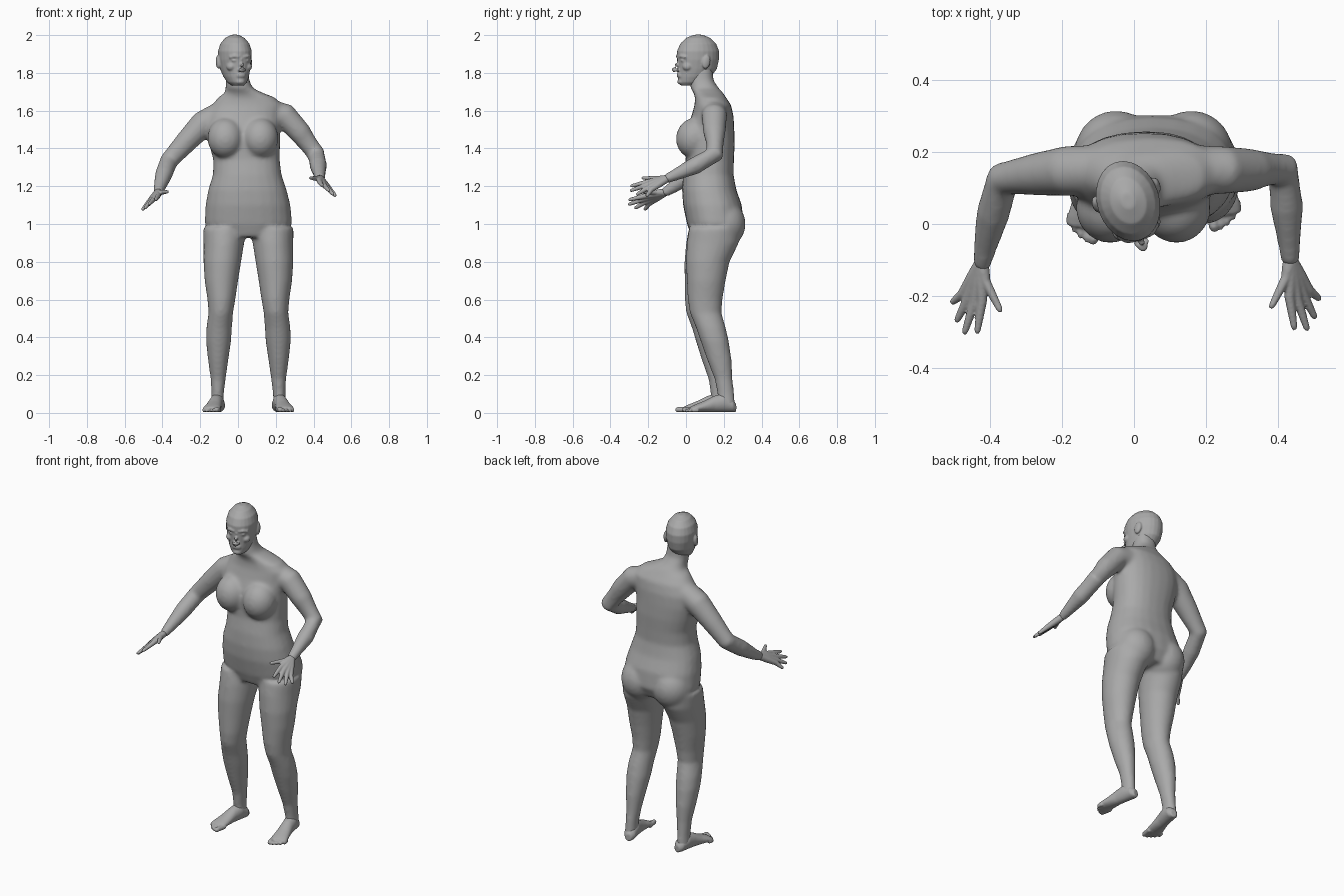
import bpy
import bmesh
from math import cos, sin, pi, copysign, radians
from mathutils import Vector, Matrix

if "Cube" in bpy.data.objects:
    bpy.data.objects.remove(bpy.data.objects["Cube"], do_unlink=True)

grey = bpy.data.materials.new("plain grey")
grey.use_nodes = True
grey.diffuse_color = (0.4, 0.4, 0.4, 1)
grey.node_tree.nodes["Principled BSDF"].inputs["Base Color"].default_value = grey.diffuse_color

UP = Vector((0, 0, 1))
MID = 0.055          # centre plane of the hips and legs


def loft(bm, rings, normal=None, square=1.0, sides=24):
    """Skin a closed tube over rings of (centre, half width, half depth)."""
    loops = []
    for i, (centre, rx, ry) in enumerate(rings):
        before, after = rings[max(i - 1, 0)][0], rings[min(i + 1, len(rings) - 1)][0]
        axis = normal or (after - before).normalized()
        ref = Vector((0, 1, 0)) if abs(axis.z) > 0.9 else UP
        side = ref.cross(axis).normalized()
        other = axis.cross(side)
        loop = []
        for k in range(sides):
            c, s = cos(2 * pi * k / sides), sin(2 * pi * k / sides)
            c, s = (copysign(abs(v) ** square, v) for v in (c, s))
            loop.append(bm.verts.new(centre + side * rx * c + other * ry * s))
        loops.append(loop)
    for low, high in zip(loops, loops[1:]):
        for k in range(sides):
            n = (k + 1) % sides
            bm.faces.new((low[k], low[n], high[n], high[k]))
    bm.faces.new(loops[0])
    bm.faces.new(loops[-1])


def tube(bm, points):
    """Round tube through points of (x, y, z, radius)."""
    loft(bm, [(Vector(p[:3]), p[3], p[3]) for p in points])


def blob(bm, centre, size, tilt=0):
    """Ellipsoid, tilted about x by some degrees."""
    matrix = (Matrix.Translation(centre) @ Matrix.Rotation(radians(tilt), 4, "X")
              @ Matrix.Diagonal((*size, 1)))
    bmesh.ops.create_uvsphere(bm, u_segments=24, v_segments=16, radius=1, matrix=matrix)


def finish(bm, name, voxel, smoothing):
    """Fuse the overlapping pieces into one smooth skin."""
    bmesh.ops.recalc_face_normals(bm, faces=bm.faces)
    mesh = bpy.data.meshes.new(name)
    bm.to_mesh(mesh)
    bm.free()
    obj = bpy.data.objects.new(name, mesh)
    bpy.context.collection.objects.link(obj)
    mesh.materials.append(grey)
    bpy.ops.object.select_all(action="DESELECT")
    bpy.context.view_layer.objects.active = obj
    obj.select_set(True)
    fuse = obj.modifiers.new("fuse", "REMESH")
    fuse.mode = "VOXEL"
    fuse.voxel_size = voxel
    soften = obj.modifiers.new("soften", "SMOOTH")
    soften.factor = 0.5
    soften.iterations = smoothing
    for modifier in ("fuse", "soften"):
        bpy.ops.object.modifier_apply(modifier=modifier)
    bpy.ops.object.shade_smooth()
    return obj


# Torso and neck: height, centre x, centre y, half width, half depth
TORSO = [
    (.93, .055, .15, .15, .12), (1, .055, .155, .232, .15),
    (1.1, .053, .14, .225, .156), (1.18, .05, .123, .208, .144),
    (1.26, .049, .118, .182, .134), (1.34, .045, .126, .176, .128),
    (1.42, .035, .128, .188, .13), (1.5, .025, .13, .198, .126),
    (1.57, .03, .14, .2, .112), (1.63, .05, .142, .188, .097),
    (1.67, .045, .13, .15, .082), (1.695, .03, .118, .1, .078),
    (1.72, .006, .098, .072, .075), (1.76, -.002, .083, .063, .063),
    (1.84, -.01, .08, .06, .058),
]
# Leg: height, centre x, centre y, half width, half depth
LEG = [
    (.98, -.07, .15, .115, .135), (.9, -.075, .138, .108, .138),
    (.8, -.083, .107, .1, .116), (.7, -.088, .095, .089, .103),
    (.6, -.088, .085, .074, .092), (.53, -.091, .085, .065, .084),
    (.45, -.1, .11, .068, .079), (.38, -.103, .127, .067, .075),
    (.28, -.105, .148, .054, .065), (.18, -.105, .166, .04, .048),
    (.1, -.108, .175, .033, .045), (.03, -.11, .178, .034, .046),
]
RIGHT_ARM = [
    (-.1, .15, 1.575, .07), (-.185, .148, 1.53, .07), (-.275, .138, 1.435, .059),
    (-.365, .125, 1.335, .049), (-.392, .03, 1.265, .047),
    (-.413, -.06, 1.2, .034), (-.425, -.12, 1.162, .025),
]
LEFT_ARM = [
    (.15, .15, 1.595, .07), (.25, .15, 1.572, .067), (.33, .15, 1.482, .059),
    (.413, .153, 1.37, .049), (.425, .05, 1.31, .047),
    (.431, -.04, 1.268, .034), (.435, -.11, 1.236, .025),
]

body = bmesh.new()
loft(body, [(Vector((x, y, z)), w, d) for z, x, y, w, d in TORSO], UP, 0.88)
tube(body, RIGHT_ARM)
tube(body, LEFT_ARM)
for side in (-1, 1):
    # Left leg stands a little further back than the right
    lag = 0.04 if side > 0 else 0
    loft(body, [(Vector((MID + side * (MID - x), y + lag * (1 - z), z)), w, d)
                for z, x, y, w, d in LEG], UP)
    blob(body, (MID + side * .105, .2, 1), (.115, .116, .125))
    blob(body, (.026 + side * .092, .045, 1.455), (.096, .098, .108), -12)
finish(body, "body", 0.01, 12)

# Feet: distance from heel, half width, height
FOOT = [(-.04, .018, .045), (-.02, .034, .07), (.03, .038, .1), (.08, .037, .085),
        (.13, .042, .06), (.18, .048, .04), (.205, .044, .028)]
for side, name in ((-1, "right_foot"), (1, "left_foot")):
    foot = bmesh.new()
    heel = Vector((MID + side * .16, .19 if side < 0 else .225, 0))
    ahead = Vector((side * .19, -1, 0)).normalized()
    outward = Vector((side, side * ahead.x, 0)).normalized()
    loft(foot, [(heel + ahead * t + UP * (h / 2 + .004), w, h / 2) for t, w, h in FOOT], ahead)
    for toe in range(5):
        across = outward * (.019 * toe - .036)
        radius = .014 if toe == 0 else .0095
        reach = .243 - .0025 * toe * toe
        tube(foot, [(*(heel + ahead * t + across + UP * (r + .004)), r) for t, r in
                    ((.17, radius), (reach - .012, radius), (reach, radius * .6))])
    finish(foot, name, 0.005, 3)

# Hands: knuckle and tip of each finger, relative to the right wrist
FINGERS = [
    ((.012, -.05, 0), (.055, -.135, .004)),
    ((.002, -.105, -.018), (-.012, -.195, -.04)),
    ((-.02, -.11, -.034), (-.048, -.197, -.065)),
    ((-.038, -.1, -.048), (-.07, -.163, -.085)),
    ((-.052, -.084, -.058), (-.083, -.11, -.093)),
]
for side, name, wrist in ((1, "right_hand", (-.425, -.11, 1.167)),
                          (-1, "left_hand", (.435, -.1, 1.24))):
    hand = bmesh.new()
    for knuckle, tip in FINGERS:
        start = Vector(wrist)
        base, end = (start + Vector((side * x, y, z)) for x, y, z in (knuckle, tip))
        tube(hand, [(*start, .02), (*start.lerp(base, .5), .018), (*base, .014),
                    (*base.lerp(end, .5), .0115), (*base.lerp(end, .9), .009), (*end, .005)])
    finish(hand, name, 0.004, 3)

# Head: height, centre y, half width, half depth
HEAD = [
    (1.733, -.045, .03, .045), (1.75, -.032, .05, .072), (1.78, -.016, .065, .09),
    (1.82, 0, .077, .106), (1.87, .004, .086, .113), (1.915, .004, .087, .114),
    (1.955, .005, .075, .097), (1.985, .005, .05, .066), (2.002, .005, .018, .022),
]
head = bmesh.new()
loft(head, [(Vector((0, y, z)), w, d) for z, y, w, d in HEAD], UP)
# Nose, lips and chin
tube(head, [(0, -.104, 1.872, .009), (0, -.117, 1.842, .011),
            (0, -.13, 1.82, .015), (0, -.122, 1.809, .013)])
for z in (1.793, 1.782):
    blob(head, (0, -.1, z), (.026, .013, .006))
blob(head, (0, -.088, 1.753), (.026, .022, .016))
# Brows, eyes, cheeks, nostrils and ears
for side in (-1, 1):
    tube(head, [(side * .012, -.104, 1.884, .008), (side * .035, -.1, 1.889, .009),
                (side * .058, -.081, 1.882, .008)])
    blob(head, (side * .033, -.093, 1.866), (.015, .011, .008))
    blob(head, (side * .045, -.07, 1.832), (.025, .026, .022))
    blob(head, (side * .013, -.117, 1.815), (.009, .01, .008))
    blob(head, (side * .088, .022, 1.857), (.011, .022, .036), -12)
# The head is turned a little to its left
turn = Matrix.Translation((-.015, .06, 0)) @ Matrix.Rotation(radians(18), 4, "Z")
bmesh.ops.transform(head, matrix=turn, verts=head.verts)
finish(head, "head", 0.005, 4)
